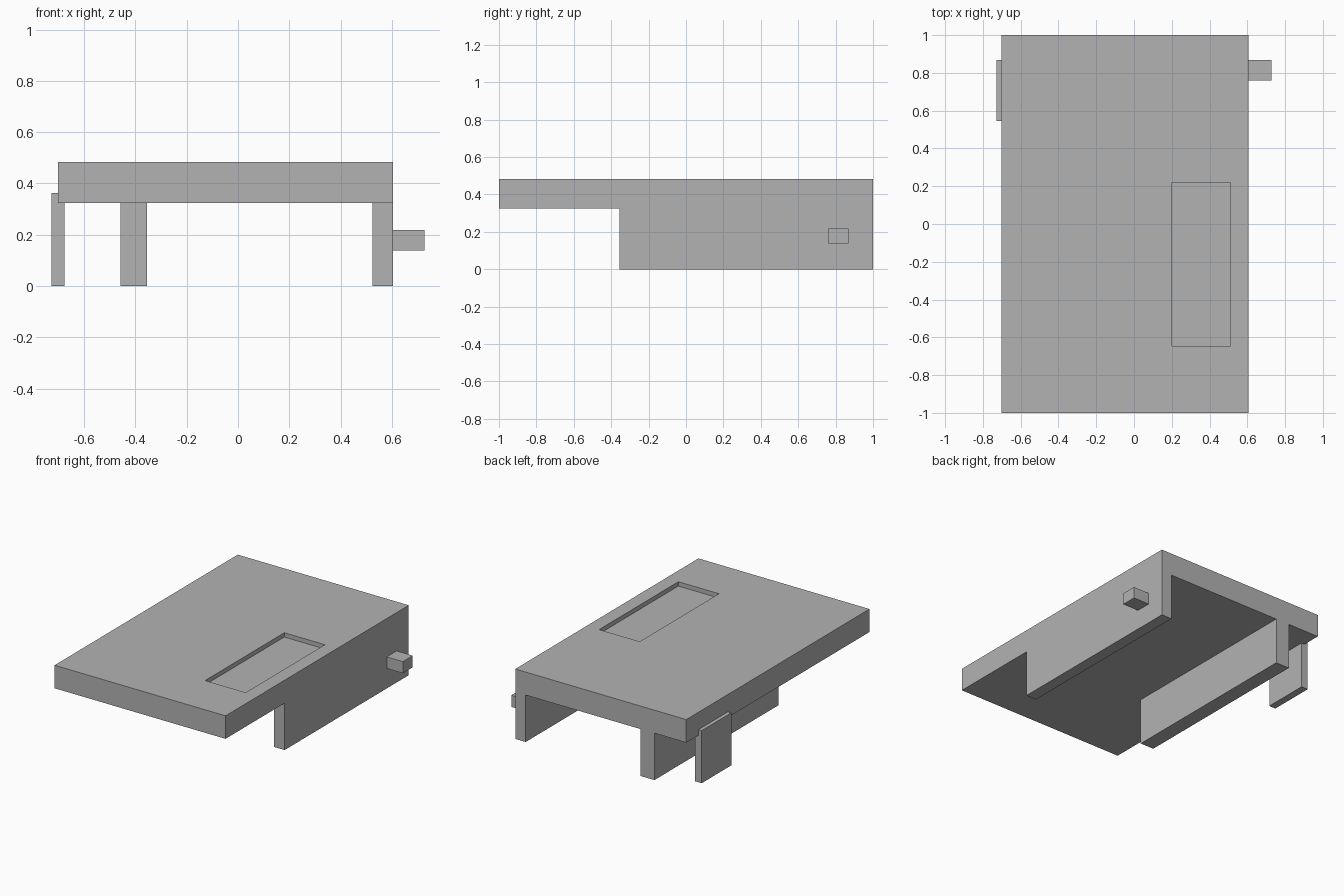
import bpy
import bmesh
from mathutils import Vector

cube = bpy.data.objects.get("Cube")
if cube:
    bpy.data.objects.remove(cube, do_unlink=True)

grey = bpy.data.materials.new("plain grey")
grey.use_nodes = True
grey.diffuse_color = (0.45, 0.45, 0.45, 1)
grey.node_tree.nodes["Principled BSDF"].inputs["Base Color"].default_value = grey.diffuse_color


def box(name, low, high):
    """Box spanning two opposite corners."""
    low, high = Vector(low), Vector(high)
    bm = bmesh.new()
    bmesh.ops.create_cube(bm, size=1)
    bmesh.ops.scale(bm, vec=high - low, verts=bm.verts)
    bmesh.ops.translate(bm, vec=(low + high) / 2, verts=bm.verts)
    mesh = bpy.data.meshes.new(name)
    bm.to_mesh(mesh)
    bm.free()
    mesh.materials.append(grey)
    obj = bpy.data.objects.new(name, mesh)
    bpy.context.collection.objects.link(obj)
    return obj


def boolean(obj, other, operation):
    """Combine with a hidden helper shape."""
    mod = obj.modifiers.new(other.name, 'BOOLEAN')
    mod.operation = operation
    mod.solver = 'EXACT'
    mod.object = other
    other.hide_render = True
    other.hide_set(True)


TOP, UNDER = 0.483, 0.324
LEFT, RIGHT = 0.605, -0.702
BACK, RAIL_FRONT = 1.0, -0.355

# Flat top with a shallow rectangular recess
top = box("top_slab", (RIGHT, -1, UNDER), (LEFT, BACK, TOP))
cutter = box("recess_cutter", (0.20, -0.645, TOP - 0.03), (0.51, 0.22, TOP + 0.1))
boolean(top, cutter, 'DIFFERENCE')

# Two long rails below, flush with the back
for name, x0, x1 in (("left_rail", 0.525, LEFT), ("middle_rail", -0.459, -0.354)):
    box(name, (x0, RAIL_FRONT, 0), (x1, BACK, UNDER))

# Thin plate hanging at the right edge, let into the slab
box("right_plate", (-0.728, 0.545, 0), (-0.677, 0.868, 0.363))

# Small peg on the outside of the left rail
box("side_peg", (LEFT, 0.76, 0.138), (0.728, 0.868, 0.218))
